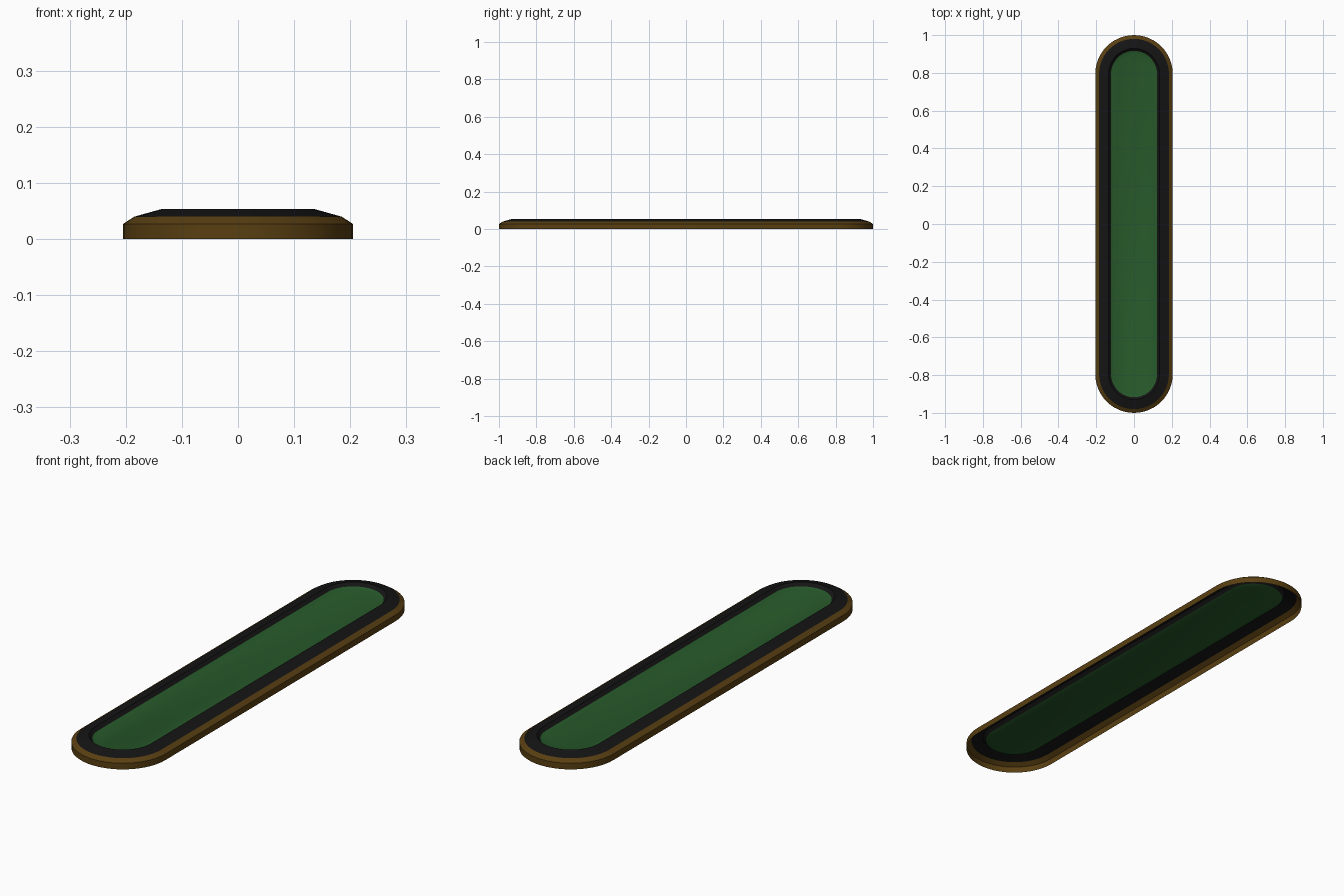
import bpy, bmesh, math

if "Cube" in bpy.data.objects:
    bpy.data.objects.remove(bpy.data.objects["Cube"])

HALF_LENGTH = 1.0
RADIUS = 0.205
STRAIGHT = HALF_LENGTH - RADIUS   # distance from centre to each end-arc centre
SEGMENTS = 24                     # segments per rounded end


def capsule_loop(bm, r, z):
    verts = []
    for side in (1, -1):
        for i in range(SEGMENTS + 1):
            a = math.pi * i / SEGMENTS
            verts.append(bm.verts.new((side * r * math.cos(a),
                                       side * (STRAIGHT + r * math.sin(a)), z)))
    return verts


def capsule_part(name, profile, color, cap=False):
    """Sweep an (offset, height) profile around the rounded bar outline."""
    bm = bmesh.new()
    loops = [capsule_loop(bm, r, z) for r, z in profile]
    n = len(loops[0])
    for low, high in zip(loops, loops[1:]):
        for i in range(n):
            j = (i + 1) % n
            bm.faces.new((low[i], low[j], high[j], high[i]))
    if cap:
        bm.faces.new(loops[-1])
    mesh = bpy.data.meshes.new(name)
    bm.to_mesh(mesh)
    bm.free()
    obj = bpy.data.objects.new(name, mesh)
    bpy.context.collection.objects.link(obj)
    mat = bpy.data.materials.new(name + "_colour")
    mat.diffuse_color = color
    mat.use_nodes = True
    mat.node_tree.nodes["Principled BSDF"].inputs["Base Color"].default_value = mat.diffuse_color
    mesh.materials.append(mat)
    bpy.ops.object.select_all(action='DESELECT')
    obj.select_set(True)
    bpy.context.view_layer.objects.active = obj
    bpy.ops.object.shade_smooth_by_angle(angle=math.radians(20))
    return obj


# Outer gold rim: upright wall and chamfer, open underneath
capsule_part("gold_rim", [(0.205, 0.0), (0.205, 0.027), (0.185, 0.04)],
             (0.10, 0.05, 0.006, 1))

# Black frame: gentle outer slope, then a steep inner slope
capsule_part("black_frame", [(0.185, 0.04), (0.135, 0.054), (0.122, 0.041)],
             (0.007, 0.007, 0.007, 1))

# Green inlay: shallow dished edge around a flat panel
capsule_part("green_inlay", [(0.122, 0.041), (0.108, 0.036)],
             (0.02, 0.10, 0.023, 1), cap=True)
